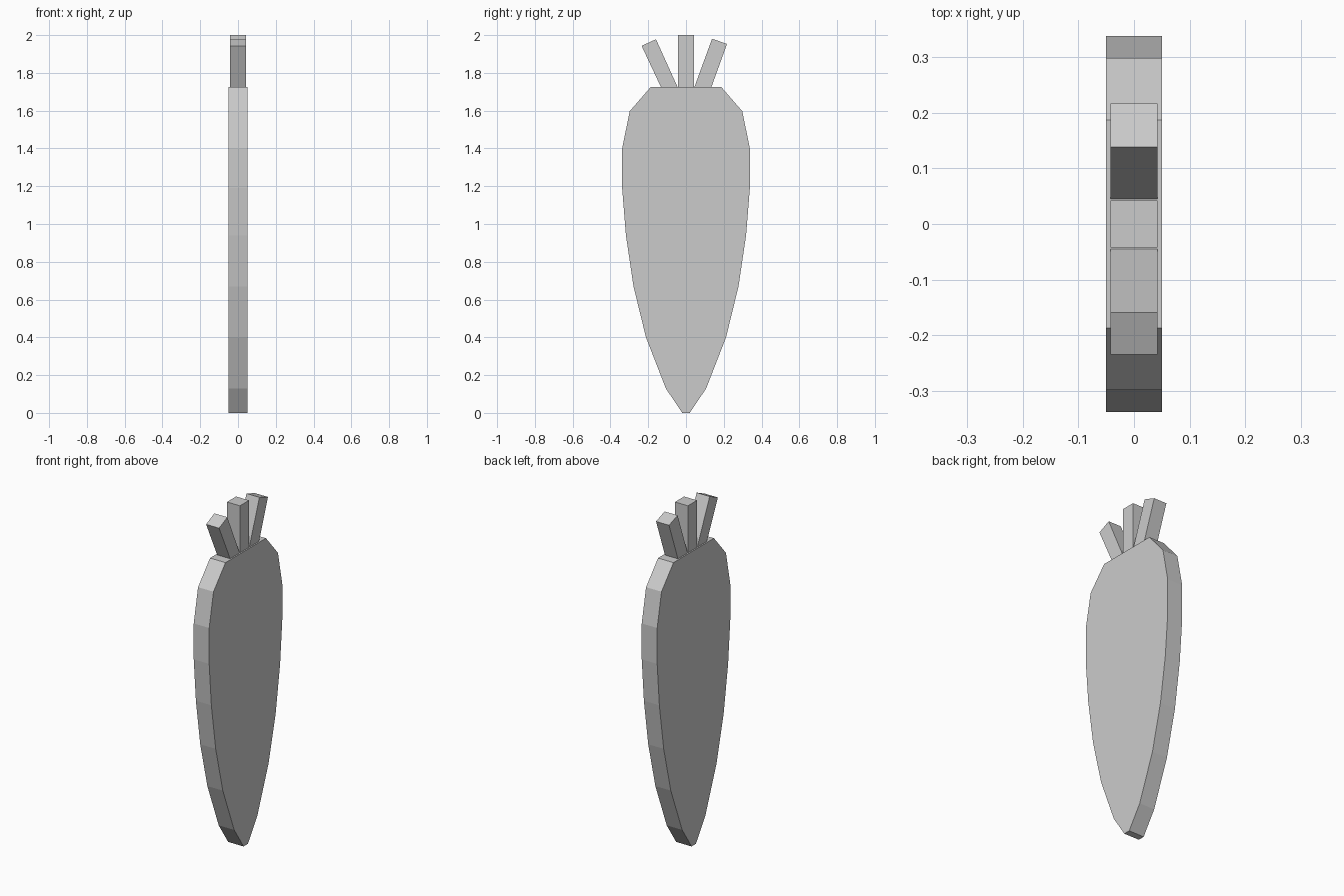
import bpy, bmesh

if "Cube" in bpy.data.objects:
    bpy.data.objects.remove(bpy.data.objects["Cube"])


def slab(name, profile, half):
    """Extrude a (y, z) outline symmetrically along x."""
    bm = bmesh.new()
    face = bm.faces.new([bm.verts.new((-half, y, z)) for y, z in profile])
    ext = bmesh.ops.extrude_face_region(bm, geom=[face])
    verts = [v for v in ext["geom"] if isinstance(v, bmesh.types.BMVert)]
    bmesh.ops.translate(bm, verts=verts, vec=(2 * half, 0, 0))
    bmesh.ops.recalc_face_normals(bm, faces=bm.faces)
    mesh = bpy.data.meshes.new(name)
    bm.to_mesh(mesh)
    bm.free()
    ob = bpy.data.objects.new(name, mesh)
    bpy.context.collection.objects.link(ob)
    return ob


# Flat tapered root, mirrored half outline
right = [(0.02, 0), (0.107, 0.13), (0.212, 0.40), (0.278, 0.67), (0.318, 0.94),
         (0.338, 1.19), (0.338, 1.40), (0.298, 1.597), (0.187, 1.725)]
slab("carrot_root", right + [(-y, z) for y, z in reversed(right)], 0.05)

# Three square stems, feet slightly sunk into the root
stems = {
    "stem_middle": [(-0.042, 1.715), (0.042, 1.715), (0.042, 2.0), (-0.042, 2.0)],
    "stem_left": [(-0.128, 1.715), (-0.04, 1.715), (-0.159, 1.978), (-0.235, 1.943)],
    "stem_right": [(0.041, 1.715), (0.131, 1.715), (0.217, 1.953), (0.138, 1.981)],
}
for name, outline in stems.items():
    slab(name, outline, 0.042)
